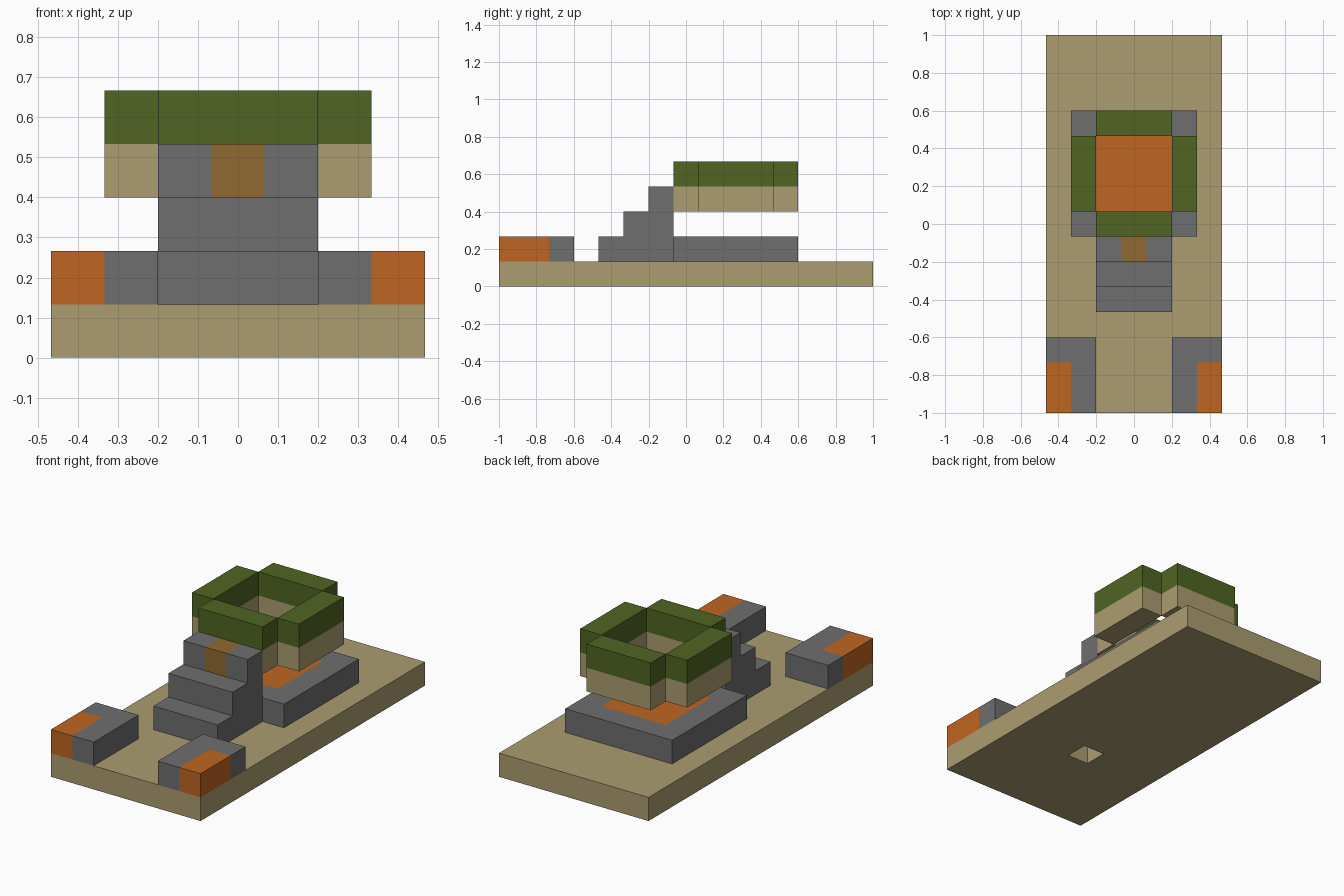
import bpy
import bmesh
from mathutils import Vector

UNIT = 2 / 15  # one grid cell

if "Cube" in bpy.data.objects:
    bpy.data.objects.remove(bpy.data.objects["Cube"], do_unlink=True)


def material(name, color):
    mat = bpy.data.materials.new(name)
    mat.use_nodes = True
    rgba = (*color, 1)
    mat.diffuse_color = rgba
    mat.node_tree.nodes["Principled BSDF"].inputs["Base Color"].default_value = rgba
    return mat


sand = material("sand", (0.407, 0.337, 0.162))
stone = material("grey stone", (0.156, 0.156, 0.156))
moss = material("moss green", (0.080, 0.130, 0.016))
orange = material("orange", (0.527, 0.130, 0.015))
bronze = material("bronze", (0.279, 0.144, 0.032))


def prism(profile, x0, x1):
    """Extrude a (y, z) profile along x."""
    bm = bmesh.new()
    face = bm.faces.new([bm.verts.new((x0, y, z)) for y, z in profile])
    result = bmesh.ops.extrude_face_region(bm, geom=[face])
    verts = [v for v in result["geom"] if isinstance(v, bmesh.types.BMVert)]
    bmesh.ops.translate(bm, verts=verts, vec=(x1 - x0, 0, 0))
    return bm


def box(x, y, z):
    return prism([(y[0], z[0]), (y[1], z[0]), (y[1], z[1]), (y[0], z[1])], *x)


def cut(bm, axis, *positions):
    """Split faces where they cross planes along one axis."""
    normal = Vector([axis == a for a in "xyz"])
    for p in positions:
        geom = bm.verts[:] + bm.edges[:] + bm.faces[:]
        bmesh.ops.bisect_plane(bm, geom=geom, plane_co=normal * p, plane_no=normal)


def finish(name, bm, mats, accent=None):
    """Colour faces whose centre and normal meet the accent rule, then add the object."""
    bmesh.ops.recalc_face_normals(bm, faces=bm.faces)
    for f in bm.faces:
        if accent and accent(f.calc_center_median(), f.normal):
            f.material_index = 1
    bmesh.ops.scale(bm, vec=(UNIT,) * 3, verts=bm.verts)
    mesh = bpy.data.meshes.new(name)
    bm.to_mesh(mesh)
    bm.free()
    for mat in mats:
        mesh.materials.append(mat)
    bpy.context.collection.objects.link(bpy.data.objects.new(name, mesh))


# Base slab with a square shaft below the first step
base = box((-3.5, 3.5), (-7.5, 7.5), (0, 1))
cut(base, "x", -0.5, 0.5)
cut(base, "y", -3.5, -2.5)
shaft = [f for f in base.faces
         if (f.calc_center_median().xy - Vector((0, -3))).length < 0.1]
rim = [e for f in shaft for e in f.edges]
bmesh.ops.delete(base, geom=shaft, context="FACES_ONLY")
bmesh.ops.bridge_loops(base, edges=rim)
finish("base_slab", base, [sand])

# Platform with an orange floor panel
platform = box((-2.5, 2.5), (-0.5, 4.5), (1, 2))
cut(platform, "x", -1.5, 1.5)
cut(platform, "y", 0.5, 3.5)
finish("platform", platform, [stone, orange],
       lambda c, n: n.z > 0.5 and abs(c.x) < 1.5 and 0.5 < c.y < 3.5)

# Three steps, with a bronze block in the middle of the top one
profile = [(-0.5, 1), (-0.5, 4)]
for i in range(3):
    profile += [(-1.5 - i, 4 - i), (-1.5 - i, 3 - i)]
stairs = prism(profile, -1.5, 1.5)
cut(stairs, "x", -0.5, 0.5)
finish("stairs", stairs, [stone, bronze],
       lambda c, n: abs(c.x) < 0.5 and c.z > 3.2)

# Raised ring of four walls, sand below and green above
walls = {
    "front_wall": ((-1.5, 1.5), (-0.5, 0.5)),
    "back_wall": ((-1.5, 1.5), (3.5, 4.5)),
    "left_wall": ((1.5, 2.5), (0.5, 3.5)),
    "right_wall": ((-2.5, -1.5), (0.5, 3.5)),
}
for name, (x, y) in walls.items():
    wall = box(x, y, (3, 5))
    cut(wall, "z", 4)
    finish(name, wall, [sand, moss], lambda c, n: c.z > 4)

# Front corner blocks with orange outer corners
for side, s in (("left", 1), ("right", -1)):
    block = box((s * 1.5, s * 3.5), (-7.5, -4.5), (1, 2))
    cut(block, "x", s * 2.5)
    cut(block, "y", -5.5)
    finish(side + "_corner_block", block, [stone, orange],
           lambda c, n: abs(c.x) > 2.5 and c.y < -5.5)
